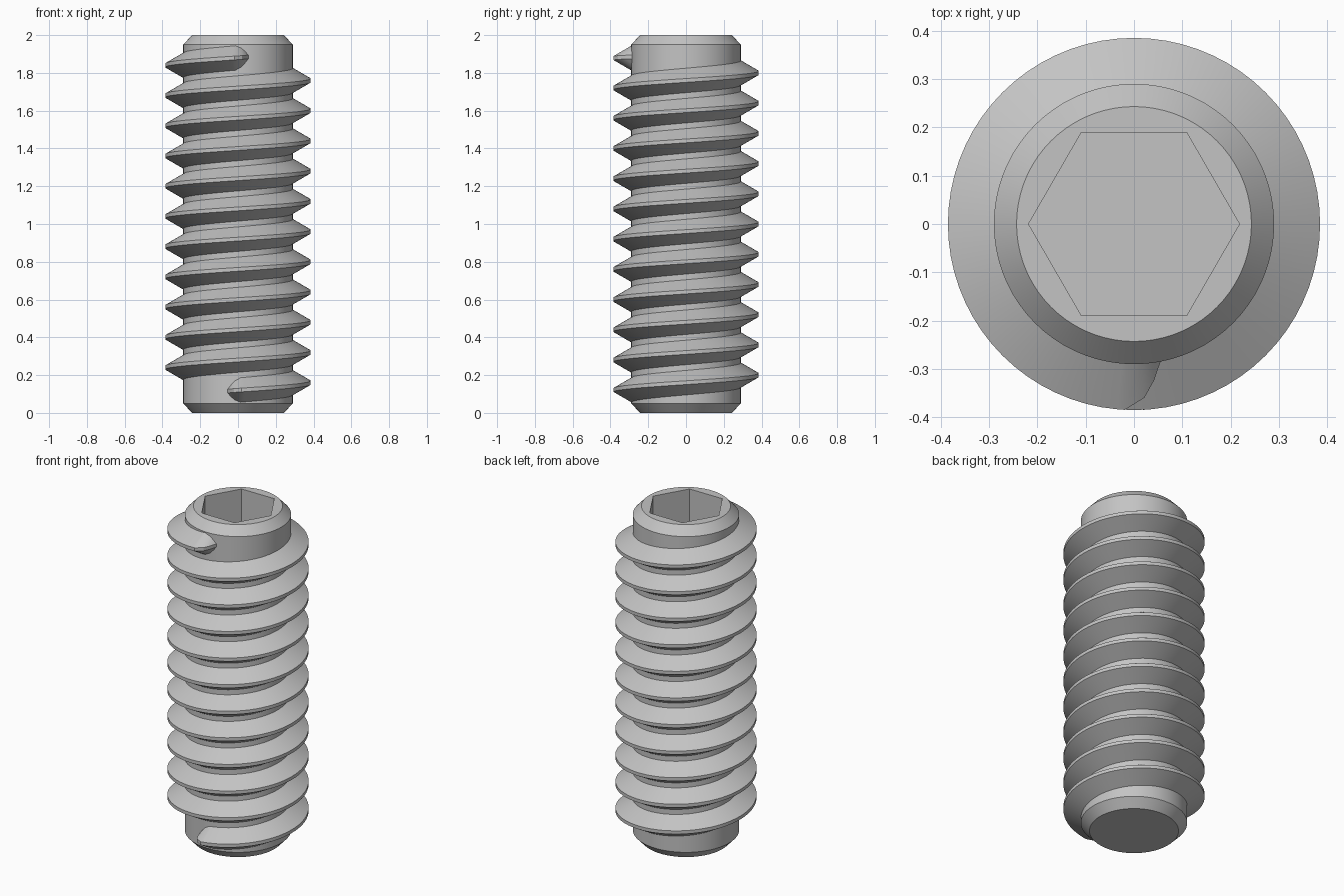
import bpy
import bmesh
from math import cos, sin, pi, tan, radians

cube = bpy.data.objects.get("Cube")
if cube:
    bpy.data.objects.remove(cube, do_unlink=True)

SEGMENTS = 72
CORE_R, CREST_R, TIP_R = 0.29, 0.385, 0.243
LENGTH, CHAMFER = 2.0, 0.05
PITCH, TURNS, START_Z = 0.16, 11, 0.12
CREST_HALF = 0.01
HEX_APOTHEM, HEX_DEPTH = 0.189, 0.4

steel = bpy.data.materials.new("steel grey")
steel.use_nodes = True
colour = (0.55, 0.55, 0.55, 1)
steel.diffuse_color = colour
steel.node_tree.nodes["Principled BSDF"].inputs["Base Color"].default_value = colour


def finish(bm, name):
    bmesh.ops.recalc_face_normals(bm, faces=bm.faces)
    mesh = bpy.data.meshes.new(name)
    bm.to_mesh(mesh)
    bm.free()
    mesh.materials.append(steel)
    obj = bpy.data.objects.new(name, mesh)
    bpy.context.collection.objects.link(obj)
    bpy.ops.object.select_all(action='DESELECT')
    obj.select_set(True)
    bpy.context.view_layer.objects.active = obj
    bpy.ops.object.shade_smooth_by_angle(angle=radians(25))
    return obj


def loft(bm, rings, closed):
    """Join consecutive vertex rings with quads."""
    for lower, upper in zip(rings, rings[1:]):
        n = len(lower)
        for i in range(n if closed else n - 1):
            j = (i + 1) % n
            bm.faces.new((lower[i], lower[j], upper[j], upper[i]))


def circle(r):
    return lambda a: r


def hexagon(a):
    return HEX_APOTHEM / cos(a % (pi / 3) - pi / 6)


# Chamfered shank with a hexagonal socket in the top
bm = bmesh.new()
outline = [(circle(TIP_R), 0), (circle(CORE_R), CHAMFER),
           (circle(CORE_R), LENGTH - CHAMFER), (circle(TIP_R), LENGTH),
           (hexagon, LENGTH), (hexagon, LENGTH - HEX_DEPTH)]
rings = []
for radius, z in outline:
    angles = [2 * pi * i / SEGMENTS for i in range(SEGMENTS)]
    rings.append([bm.verts.new((radius(a) * cos(a), radius(a) * sin(a), z)) for a in angles])
loft(bm, rings, True)
bm.faces.new(rings[0])
bm.faces.new(rings[-1])
finish(bm, "shank")

# Helical thread, run out to the shank at both ends
root_r = CORE_R - 0.003
total = 2 * pi * TURNS
runout = [(-0.19, CORE_R), (-0.13, 0.325), (-0.06, 0.36), (0.05, CREST_R)]
steps = SEGMENTS * TURNS
path = runout + [(total * i / steps, CREST_R) for i in range(1, steps)]
path += [(total - a, r) for a, r in reversed(runout)]
bm = bmesh.new()
sections = []
for turn, crest in path:
    a = turn - pi / 2
    z = START_Z + PITCH * turn / (2 * pi)
    half = CREST_HALF + (crest - root_r) * tan(pi / 6)
    profile = [(root_r, -half), (crest, -CREST_HALF), (crest, CREST_HALF), (root_r, half)]
    sections.append([bm.verts.new((r * cos(a), r * sin(a), z + dz)) for r, dz in profile])
loft(bm, sections, True)
bm.faces.new(sections[0])
bm.faces.new(sections[-1])
finish(bm, "thread")
